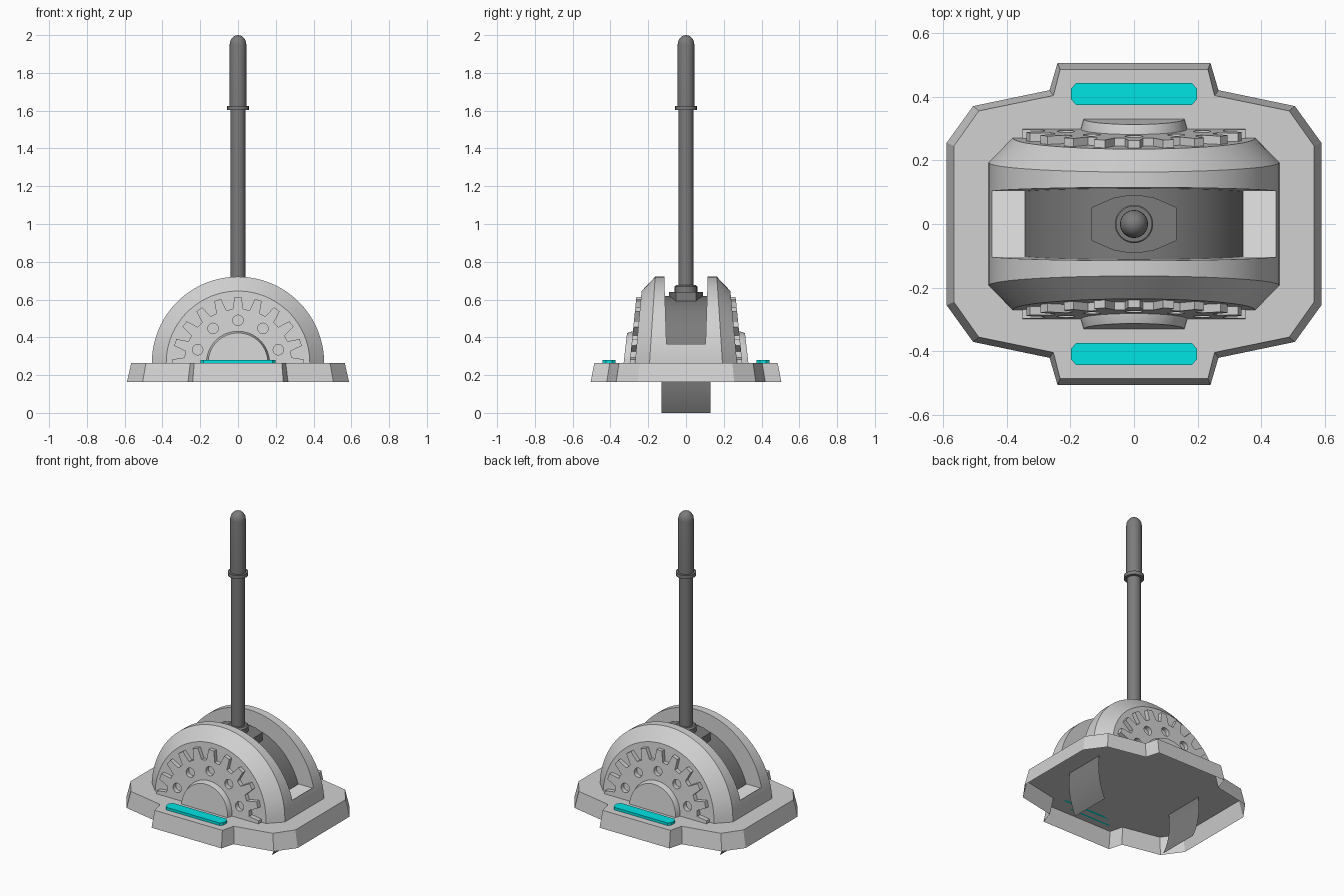
import bpy, bmesh, math
from math import sin, cos, pi, radians
from mathutils import Vector

if "Cube" in bpy.data.objects:
    bpy.data.objects.remove(bpy.data.objects["Cube"])

FLOOR = 0.265          # top of the base and axis height of the housing


def material(name, rgb):
    m = bpy.data.materials.new(name)
    m.diffuse_color = (*rgb, 1)
    m.use_nodes = True
    m.node_tree.nodes["Principled BSDF"].inputs["Base Color"].default_value = m.diffuse_color
    return m


LIGHT = material("light grey", (0.64, 0.64, 0.64))
DARK = material("dark grey", (0.2, 0.2, 0.2))
CYAN = material("cyan", (0.0, 0.77, 0.77))
WHITE = material("white", (0.95, 0.95, 0.95))


def add(name, bm, mat, closed=True):
    if closed:
        bmesh.ops.recalc_face_normals(bm, faces=bm.faces)
    me = bpy.data.meshes.new(name)
    bm.to_mesh(me)
    bm.free()
    me.materials.append(mat)
    me.shade_smooth()
    me.set_sharp_from_angle(angle=radians(25))
    ob = bpy.data.objects.new(name, me)
    bpy.context.collection.objects.link(ob)
    return ob


def revolve(profile, place, turn, n):
    """Sweep (radius, height) points; place maps radius, height, angle to xyz."""
    bm = bmesh.new()
    rings = [[bm.verts.new(place(r, h, turn * i / n)) for r, h in profile] for i in range(n + 1)]
    for a, b in zip(rings, rings[1:]):
        for j in range(len(profile) - 1):
            bm.faces.new((a[j], a[j + 1], b[j + 1], b[j]))
    bmesh.ops.remove_doubles(bm, verts=bm.verts, dist=1e-5)
    edges = [e for e in bm.edges if e.is_boundary]
    if edges:
        bmesh.ops.holes_fill(bm, edges=edges)
    return bm


def flat_shape(loops, depth):
    """Filled 2D outline with holes, extruded by +-depth along z."""
    cu = bpy.data.curves.new("outline", 'CURVE')
    cu.dimensions, cu.fill_mode, cu.extrude = '2D', 'BOTH', depth
    for pts in loops:
        s = cu.splines.new('POLY')
        s.points.add(len(pts) - 1)
        for p, q in zip(s.points, pts):
            p.co = (*q, 0, 1)
        s.use_cyclic_u = True
    ob = bpy.data.objects.new("outline", cu)
    bm = bmesh.new()
    me = bpy.data.meshes.new_from_object(ob)
    bm.from_mesh(me)
    bpy.data.objects.remove(ob)
    bpy.data.meshes.remove(me)
    bmesh.ops.remove_doubles(bm, verts=bm.verts, dist=1e-5)
    return bm


def taper(bm):
    # housing sides lean inward towards the top
    for v in bm.verts:
        v.co.y *= 1 - 0.34 * (v.co.z - FLOOR)


def around_y(r, y, a):
    return (r * cos(a), y, FLOOR + r * sin(a))


def around_z(r, z, a):
    return (r * cos(a), r * sin(a), z)


def four_way(q):
    """Mirror a quarter outline (from +x side to +y side) into a full loop."""
    half = q + [(-x, y) for x, y in reversed(q)]
    return half + [(-x, -y) for x, y in half]


# base: top sheet and sloping skirt, open underneath
lower = four_way([(0.588, 0.255), (0.505, 0.37), (0.265, 0.42), (0.24, 0.505)])
upper = four_way([(0.565, 0.245), (0.487, 0.355), (0.253, 0.403), (0.232, 0.485)])
bm = bmesh.new()
lo = [bm.verts.new((x, y, 0.163)) for x, y in lower]
hi = [bm.verts.new((x, y, FLOOR)) for x, y in upper]
bm.faces.new(hi)
for i in range(len(lo)):
    j = (i + 1) % len(lo)
    bm.faces.new((lo[i], lo[j], hi[j], hi[i]))
add("base", bm, LIGHT, closed=False)

# half-round housing with a slot cut down into it for the drum
bm = revolve([(0, -0.27), (0.38, -0.27), (0.456, -0.193), (0.456, 0.193), (0.38, 0.27), (0, 0.27)],
             around_y, pi, 48)
taper(bm)
housing = add("housing", bm, LIGHT)
bm = bmesh.new()
bmesh.ops.create_cube(bm, size=1)
for v in bm.verts:
    flare = 0.116 if v.co.z > 0 else 0.103
    v.co = Vector((v.co.x * 0.89, v.co.y * 2 * flare, 0.355 if v.co.z < 0 else 0.75))
cutter = add("slot_cutter", bm, LIGHT)
mod = housing.modifiers.new("slot", 'BOOLEAN')
mod.operation, mod.solver, mod.object = 'DIFFERENCE', 'EXACT', cutter
dg = bpy.context.evaluated_depsgraph_get()
cut = bpy.data.meshes.new_from_object(housing.evaluated_get(dg))
housing.modifiers.clear()
housing.data = cut
cut.shade_smooth()
cut.set_sharp_from_angle(angle=radians(25))
bpy.data.objects.remove(cutter)

# bright floor at both ends of the slot
for side, s in (("left", -1), ("right", 1)):
    bm = bmesh.new()
    bmesh.ops.create_cube(bm, size=1)
    for v in bm.verts:
        v.co = Vector((s * (0.395 + v.co.x * 0.1), v.co.y * 0.206, 0.356 + v.co.z * 0.004))
    add(side + "_slot_floor", bm, WHITE)

# side gears, hubs and inlay lights, front and back
teeth = []
for k in range(11):
    c = 18 * k
    for d, r in ((-5.6, 0.285), (-3, 0.35), (3, 0.35), (5.6, 0.285)):
        if 0 <= c + d <= 180:
            a = radians(c + d)
            teeth.append((r * cos(a), r * sin(a)))
outline = [(0.35, 0)] + teeth + [(-0.35, 0)]
holes = [[(0.225 * cos(radians(h)) + 0.028 * cos(t * pi / 8),
           0.225 * sin(radians(h)) + 0.028 * sin(t * pi / 8)) for t in range(16)]
         for h in (18, 54, 90, 126, 162)]
light = four_way([(0.198, 0.016), (0.182, 0.034)])
for side, s in (("front", -1), ("back", 1)):
    bm = flat_shape([outline] + holes, 0.018)
    for v in bm.verts:
        x, z, d = v.co
        v.co = (x, s * (0.28 + d), FLOOR + z)
    taper(bm)
    add(side + "_gear", bm, LIGHT)

    bm = revolve([(0, 0.26), (0.168, 0.26), (0.168, 0.295), (0.158, 0.33), (0, 0.33)],
                 lambda r, y, a: around_y(r, s * y, a), pi, 32)
    taper(bm)
    add(side + "_hub", bm, LIGHT)

    bm = flat_shape([light], 0.008)
    bmesh.ops.translate(bm, verts=bm.verts, vec=(0, s * 0.408, FLOOR + 0.008))
    add(side + "_light", bm, CYAN)

# drum: thin curved sheet that reaches down to the ground
bm = bmesh.new()
RX, RZ, MID, N = 0.368, 0.42, 0.2, 56
low = math.asin(-MID / RZ)
rows = []
for i in range(N + 1):
    a = low + (pi - 2 * low) * i / N
    rows.append([bm.verts.new((RX * cos(a), y, MID + RZ * sin(a))) for y in (-0.13, 0.13)])
for p, q in zip(rows, rows[1:]):
    bm.faces.new((p[0], p[1], q[1], q[0]))
bmesh.ops.recalc_face_normals(bm, faces=bm.faces)
if sum(f.normal.dot(f.calc_center_median() - Vector((0, 0, MID))) for f in bm.faces) < 0:
    bmesh.ops.reverse_faces(bm, faces=bm.faces)
add("drum", bm, DARK, closed=False)

# oval mounting plate under the lever
bm = flat_shape([four_way([(0.133, 0.052), (0.065, 0.082), (0.02, 0.09)])], 0.025)
bmesh.ops.translate(bm, verts=bm.verts, vec=(0, 0, 0.615))
add("mounting_plate", bm, DARK)

# lever: socket, rod, collar and round-ended grip
tip = [(0.044 * cos(t * pi / 12), 1.95 + 0.05 * sin(t * pi / 12)) for t in range(6)]
bm = revolve([(0, 0.61), (0.06, 0.61), (0.06, 0.668), (0.052, 0.677), (0.039, 0.677), (0.039, 1.603),
              (0.057, 1.603), (0.057, 1.625), (0.044, 1.625)] + tip + [(0, 2.0)],
             around_z, 2 * pi, 24)
add("lever", bm, DARK)
